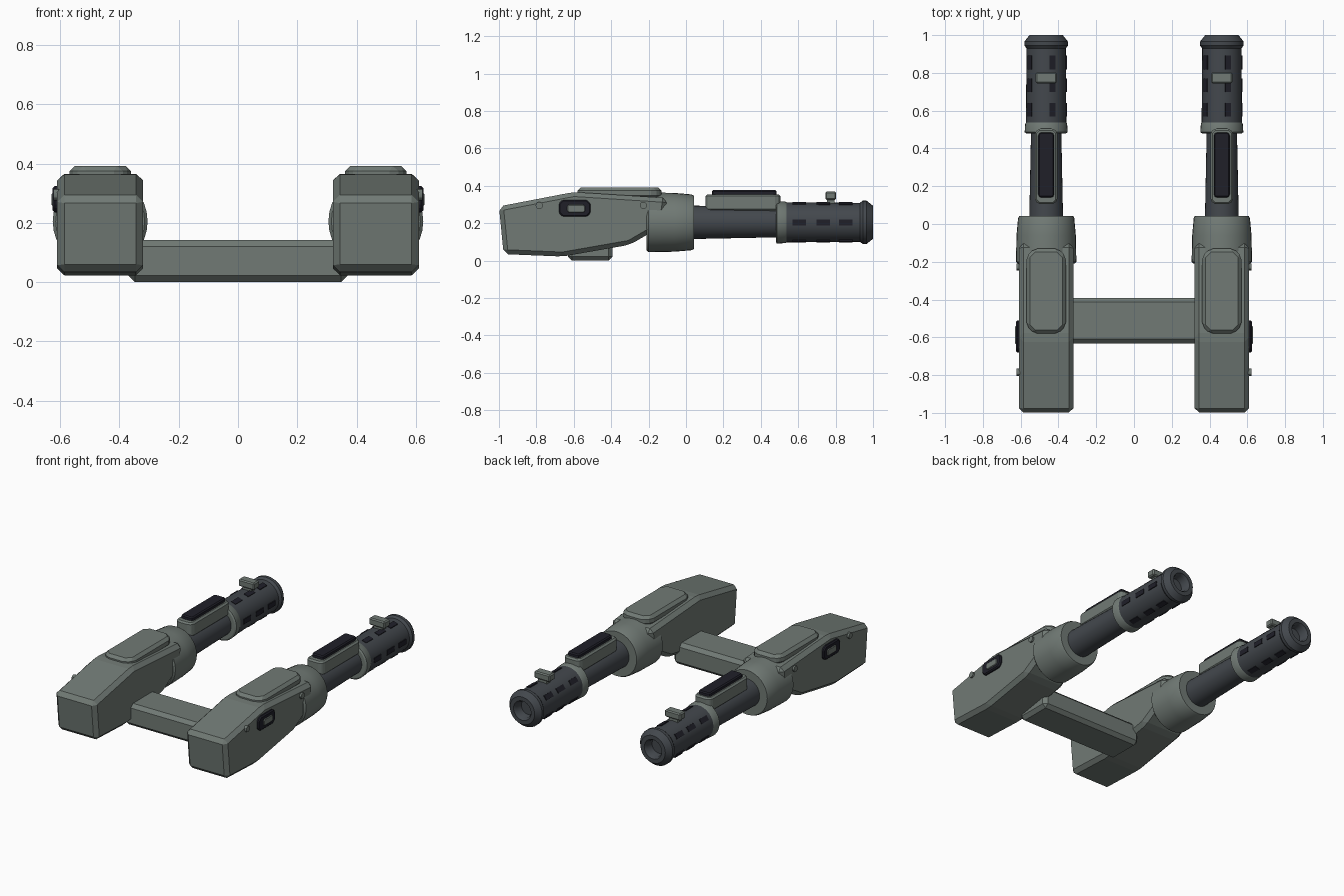
import bpy, bmesh, math
from mathutils import Matrix, Vector

if "Cube" in bpy.data.objects:
    bpy.data.objects.remove(bpy.data.objects["Cube"], do_unlink=True)


def material(name, rgb):
    m = bpy.data.materials.new(name)
    m.use_nodes = True
    m.diffuse_color = (*rgb, 1)
    bsdf = m.node_tree.nodes["Principled BSDF"]
    bsdf.inputs["Base Color"].default_value = (*rgb, 1)
    return m


GREEN = material("grey_green_armour", (0.165, 0.195, 0.178))
STEEL = material("dark_steel", (0.056, 0.064, 0.074))
BLACK = material("black_rubber", (0.014, 0.014, 0.022))

CX, CZ = 0.465, 0.205      # barrel axis


def finish(name, bm, mat, bevel=0, smooth=False):
    """Bevel all edges, then turn the bmesh into an object."""
    bmesh.ops.recalc_face_normals(bm, faces=bm.faces)
    if bevel:
        bmesh.ops.bevel(bm, geom=bm.edges[:], offset=bevel, segments=1,
                        affect='EDGES', clamp_overlap=True)
    me = bpy.data.meshes.new(name)
    bm.to_mesh(me)
    bm.free()
    me.materials.append(mat)
    ob = bpy.data.objects.new(name, me)
    bpy.context.collection.objects.link(ob)
    if smooth:
        bpy.ops.object.select_all(action='DESELECT')
        ob.select_set(True)
        bpy.context.view_layer.objects.active = ob
        bpy.ops.object.shade_smooth_by_angle(angle=math.radians(30))
    return ob


def prism(name, points, depth, mat, bevel=0):
    """Extrude a planar outline along a depth vector."""
    bm = bmesh.new()
    face = bm.faces.new([bm.verts.new(p) for p in points])
    out = bmesh.ops.extrude_face_region(bm, geom=[face])
    verts = [g for g in out["geom"] if isinstance(g, bmesh.types.BMVert)]
    bmesh.ops.translate(bm, verts=verts, vec=depth)
    return finish(name, bm, mat, bevel)


def box(name, lo, hi, mat, bevel=0):
    (x0, y0, z0), (x1, y1, z1) = lo, hi
    outline = [(x0, y0, z0), (x1, y0, z0), (x1, y1, z0), (x0, y1, z0)]
    return prism(name, outline, (0, 0, z1 - z0), mat, bevel)


def pad(name, x, y0, y1, half, cut, z0, z1, mat, bevel):
    """Flat plate with clipped corners and a bevelled rim."""
    outline = [(x - half, y0 + cut, z0), (x - half + cut, y0, z0),
               (x + half - cut, y0, z0), (x + half, y0 + cut, z0),
               (x + half, y1 - cut, z0), (x + half - cut, y1, z0),
               (x - half + cut, y1, z0), (x - half, y1 - cut, z0)]
    return prism(name, outline, (0, 0, z1 - z0), mat, bevel)


def lathe(name, x, profile, mat, segs=32):
    """Revolve (y, radius) pairs around the barrel axis."""
    bm = bmesh.new()
    rings = []
    for y, r in profile:
        ring = []
        for i in range(segs):
            a = math.tau * i / segs
            ring.append(bm.verts.new((x + r * math.cos(a), y, CZ + r * math.sin(a))))
        rings.append(ring)
    for a, b in zip(rings, rings[1:]):
        for i in range(segs):
            j = (i + 1) % segs
            bm.faces.new((a[i], a[j], b[j], b[i]))
    bm.faces.new(rings[0])
    bm.faces.new(rings[-1])
    return finish(name, bm, mat, smooth=True)


def side_plate(name, s, x0, x1, y0, y1, z0, z1, cut, mat, bevel):
    """Clipped-corner plate on the outer flank."""
    outline = [(y0 + cut, z0), (y1 - cut, z0), (y1, z0 + cut), (y1, z1 - cut),
               (y1 - cut, z1), (y0 + cut, z1), (y0, z1 - cut), (y0, z0 + cut)]
    return prism(name, [(s * x0, y, z) for y, z in outline],
                 (s * (x1 - x0), 0, 0), mat, bevel)


HOUSING = [(-1.0, 0.29), (-0.975, 0.035), (-0.66, 0.022), (-0.3, 0.085),
           (-0.12, 0.19), (-0.1, 0.335), (-0.6, 0.367)]

for s, side in ((1, "left"), (-1, "right")):
    x = s * CX
    # armoured housing with its top cover
    prism(f"{side}_housing", [(x - 0.145, y, z) for y, z in HOUSING],
          (0.29, 0, 0), GREEN, 0.024)
    pad(f"{side}_top_cover", x, -0.58, -0.13, 0.104, 0.04, 0.33, 0.392, GREEN, 0.018)

    # flank window and bolts
    side_plate(f"{side}_flank_frame", s, 0.6, 0.625, -0.68, -0.51, 0.235, 0.325,
               0.02, BLACK, 0.007)
    side_plate(f"{side}_flank_insert", s, 0.615, 0.63, -0.635, -0.54, 0.257, 0.3,
               0.008, GREEN, 0.004)
    for n, y in enumerate((-0.785, -0.228)):
        bm = bmesh.new()
        bmesh.ops.create_cone(bm, cap_ends=True, segments=12, radius1=0.019,
                              radius2=0.019, depth=0.04)
        bm.transform(Matrix.Translation((s * 0.602, y, 0.295))
                     @ Matrix.Rotation(math.pi / 2, 4, 'Y'))
        finish(f"{side}_bolt_{n + 1}", bm, GREEN, smooth=True)

    # collar, barrel, sleeve and muzzle
    lathe(f"{side}_collar", x, [(-0.21, 0.15), (-0.2, 0.16), (-0.06, 0.157),
                                (0.03, 0.149), (0.042, 0.143)], GREEN)
    lathe(f"{side}_barrel", x, [(0.0, 0.09), (0.5, 0.08)], STEEL)
    lathe(f"{side}_sleeve_ring", x, [(0.48, 0.105), (0.486, 0.114), (0.53, 0.111),
                                     (0.54, 0.106)], GREEN)
    lathe(f"{side}_sleeve", x, [(0.52, 0.107), (0.94, 0.104)], STEEL)
    lathe(f"{side}_muzzle", x, [(0.925, 0.1), (0.945, 0.116), (0.965, 0.116),
                                (1.0, 0.088), (1.0, 0.062), (0.985, 0.052),
                                (0.91, 0.046)], STEEL)

    # cooling slots, five around the sleeve in three rows
    for row, y in enumerate((0.605, 0.735, 0.855)):
        for k in range(5):
            a = math.tau * k / 5
            slot = box(f"{side}_slot_{row + 1}_{k + 1}", (0.095, -0.036, -0.016),
                       (0.109, 0.036, 0.016), BLACK)
            slot.data.transform(Matrix.Translation((x, y, CZ))
                                @ Matrix.Rotation(-a, 4, 'Y'))

    # barrel rail with dark pad
    pad(f"{side}_rail", x, 0.105, 0.505, 0.06, 0.02, 0.265, 0.355, GREEN, 0.01)
    pad(f"{side}_rail_pad", x, 0.14, 0.485, 0.042, 0.01, 0.345, 0.378, BLACK, 0.008)

    # front sight
    box(f"{side}_sight_post", (x - 0.03, 0.755, 0.29), (x + 0.03, 0.795, 0.345), GREEN)
    box(f"{side}_sight_cap", (x - 0.056, 0.745, 0.325), (x + 0.056, 0.803, 0.37),
        GREEN, 0.007)

# cross beam joining both housings
box("cross_beam", (-0.37, -0.632, 0.0), (0.37, -0.392, 0.142), GREEN, 0.022)
